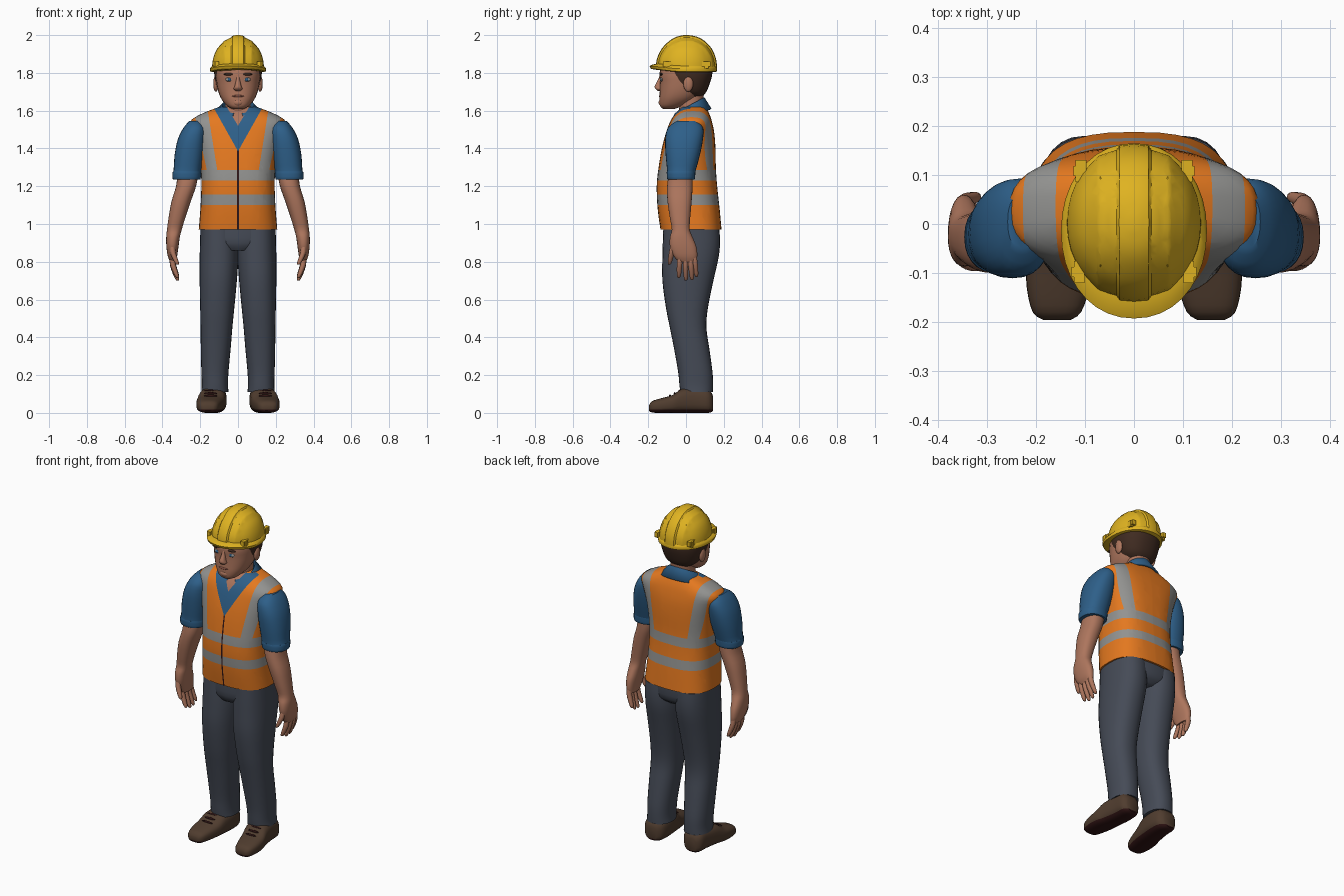
import bpy, bmesh
from math import sin, cos, pi, radians
from mathutils import Vector

cube = bpy.data.objects.get("Cube")
if cube:
    bpy.data.objects.remove(cube)


def material(name, r, g, b):
    m = bpy.data.materials.new(name)
    m.use_nodes = True
    m.diffuse_color = (r, g, b, 1)
    m.node_tree.nodes["Principled BSDF"].inputs["Base Color"].default_value = (r, g, b, 1)
    return m


YELLOW = material("helmet yellow", .74, .45, .015)
ORANGE = material("vest orange", .78, .19, .014)
GREY = material("reflective grey", .29, .29, .28)
BLUE = material("shirt blue", .027, .115, .25)
NAVY = material("trouser slate", .06, .07, .094)
SKIN = material("skin", .42, .18, .11)
HAIR = material("hair brown", .05, .024, .015)
LEATHER = material("boot brown", .08, .046, .028)
SOLE = material("sole maroon", .03, .007, .007)
LIP = material("lip", .31, .11, .075)


def finish(name, bm, mats, rule=None, angle=40):
    """Turn a bmesh into a smooth object, colouring faces by a rule."""
    bmesh.ops.recalc_face_normals(bm, faces=bm.faces[:])
    if rule:
        for f in bm.faces:
            f.material_index = mats.index(rule(f.calc_center_median()))
    me = bpy.data.meshes.new(name)
    bm.to_mesh(me)
    bm.free()
    ob = bpy.data.objects.new(name, me)
    bpy.context.collection.objects.link(ob)
    for m in mats:
        me.materials.append(m)
    bpy.ops.object.select_all(action='DESELECT')
    ob.select_set(True)
    bpy.context.view_layer.objects.active = ob
    bpy.ops.object.shade_smooth_by_angle(angle=radians(angle))
    return ob


def spline(rings, steps):
    """Catmull-Rom interpolation of ring bounds."""
    out = []
    for i in range(len(rings) - 1):
        p = [rings[max(0, min(len(rings) - 1, i + k))] for k in (-1, 0, 1, 2)]
        for j in range(steps):
            t = j / steps
            out.append([b + .5 * t * (c - a + t * (2*a - 5*b + 4*c - d + t * (3*(b - c) + d - a)))
                        for a, b, c, d in zip(*p)])
    return out + [rings[-1]]


def loft(rings, axis="z", power=2.3, seg=28, steps=3, s=1):
    """Superellipse rings: (position, low, high, low, high)."""
    bm, loops = bmesh.new(), []
    for t, a0, a1, b0, b1 in spline(rings, steps):
        loop = []
        for i in range(seg):
            c, n = cos(2 * pi * i / seg), sin(2 * pi * i / seg)
            a = (a0 + a1) / 2 + (a1 - a0) / 2 * abs(c) ** (2 / power) * (1 if c > 0 else -1)
            b = (b0 + b1) / 2 + (b1 - b0) / 2 * abs(n) ** (2 / power) * (1 if n > 0 else -1)
            loop.append(bm.verts.new((s * a, b, t) if axis == "z" else (s * a, t, b)))
        loops.append(loop)
    for p, q in zip(loops, loops[1:]):
        for i in range(seg):
            j = (i + 1) % seg
            bm.faces.new((p[i], p[j], q[j], q[i]))
    bm.faces.new(loops[0])
    bm.faces.new(loops[-1])
    return bm


def cut(bm, co, no, drop=False):
    bmesh.ops.bisect_plane(bm, geom=bm.verts[:] + bm.edges[:] + bm.faces[:],
                           plane_co=co, plane_no=no, clear_outer=drop)


def blob(name, loc, size, mat):
    bm = bmesh.new()
    bmesh.ops.create_uvsphere(bm, u_segments=16, v_segments=10, radius=1)
    for v in bm.verts:
        v.co = Vector(loc) + v.co * Vector(size)
    return finish(name, bm, [mat])


def box(name, loc, size, mat):
    bm = bmesh.new()
    bmesh.ops.create_cube(bm, size=1)
    for v in bm.verts:
        v.co = Vector(loc) + v.co * Vector(size)
    return finish(name, bm, [mat])


# Vest, with shirt front and bare throat as cut faces
vest = loft([(.97, -.208, .208, -.135, .188), (1.08, -.199, .199, -.15, .178),
             (1.2, -.194, .194, -.155, .165), (1.3, -.198, .198, -.145, .158),
             (1.4, -.212, .212, -.128, .156), (1.48, -.235, .235, -.107, .15),
             (1.54, -.254, .254, -.085, .138), (1.58, -.2, .2, -.06, .125),
             (1.62, -.1, .1, -.02, .105)], power=2.7, seg=40)
bands = (1.1, 1.155, 1.23, 1.285)
for z in bands:
    cut(vest, (0, 0, z), (0, 0, 1))
slants = {"neck": (0, 1.385, .56), "throat": (0, 1.52, .6),
          "inner": (.11, 1.285, .16), "outer": (.165, 1.285, .22), "zip": (.004, 1, 0)}
for x, z, k in slants.values():
    for s in (-1, 1):
        cut(vest, (s * x, 0, z), (s, 0, -k))


def vest_colour(c):
    def inside(key):
        x, z, k = slants[key]
        return abs(c.x) < x + k * (c.z - z)
    if c.y < .02 and inside("neck"):
        return SKIN if inside("throat") else BLUE
    if c.y < 0 and inside("zip") and c.z > .975:
        return SOLE
    if bands[0] < c.z < bands[1] or bands[2] < c.z < bands[3]:
        return GREY
    if c.z > bands[3] and inside("outer") and not inside("inner"):
        return GREY
    return ORANGE


finish("safety_vest", vest, [ORANGE, GREY, BLUE, SKIN, SOLE], vest_colour)

# Shirt collar, open at the front
bm, rows = bmesh.new(), []
for i in range(33):
    a = (i / 16 - 1) * pi * .91
    tip = max(0, abs(i / 16 - 1) - .75) * .12
    rows.append([bm.verts.new((rx * sin(a), .018 + ry * cos(a), z + dz * cos(a) - drop))
                 for rx, ry, z, dz, drop in ((.075, .075, 1.6, .03, 0), (.085, .08, 1.622, .043, 0),
                                             (.135, .112, 1.572, .035, tip))])
for p, q in zip(rows, rows[1:]):
    for k in (0, 1):
        bm.faces.new((p[k], q[k], q[k + 1], p[k + 1]))
collar = finish("shirt_collar", bm, [BLUE])
thick = collar.modifiers.new("thickness", 'SOLIDIFY')
thick.thickness = .012
thick.offset = 0

# Hips
finish("trouser_seat", loft([(.86, -.09, .09, -.1, .13), (.9, -.17, .17, -.12, .172),
                             (.98, -.195, .195, -.12, .177)], power=2.6), [NAVY])

for side, s in (("left", 1), ("right", -1)):
    # Trouser leg
    finish(side + "_trouser_leg", loft([
        (.11, .05, .195, -.03, .142), (.15, .053, .192, -.035, .143), (.22, .05, .194, -.042, .14),
        (.35, .038, .197, -.065, .122), (.45, .03, .198, -.085, .108), (.55, .02, .2, -.105, .115),
        (.7, .006, .203, -.125, .145), (.82, -.002, .203, -.125, .172),
        (.9, 0, .201, -.123, .18), (.97, 0, .199, -.12, .177)], s=s), [NAVY])
    # Shoe with sole and laces
    shoe = loft([(-.196, .13, .185, .012, .04), (-.18, .108, .207, .002, .062),
                 (-.13, .09, .219, 0, .078), (-.07, .075, .22, 0, .095), (-.02, .066, .21, 0, .128),
                 (.06, .06, .197, 0, .135), (.12, .07, .19, 0, .125), (.143, .1, .165, .01, .09)],
                axis="y", power=2.8, s=s)
    cut(shoe, (0, 0, .018), (0, 0, 1))
    finish(side + "_shoe", shoe, [LEATHER, SOLE], lambda c: SOLE if c.z < .018 else LEATHER)
    for i in range(3):
        blob(side + "_shoe_lace", (s * .145, -.085 + .025 * i, .09 + .013 * i), (.035, .005, .007), SOLE)
    # Sleeve with rolled cuff
    finish(side + "_sleeve", loft([
        (1.235, .205, .338, -.092, .04), (1.24, .198, .346, -.1, .047), (1.275, .195, .346, -.102, .05),
        (1.285, .195, .341, -.1, .052), (1.37, .18, .335, -.108, .075), (1.45, .17, .318, -.11, .09),
        (1.51, .17, .288, -.095, .09), (1.545, .2, .258, -.05, .06)], s=s), [BLUE])
    # Bare forearm and palm
    finish(side + "_forearm_and_hand", loft([
        (.8, .325, .36, -.04, .052), (.83, .322, .372, -.065, .06), (.88, .315, .379, -.085, .055),
        (.93, .308, .38, -.085, .035), (.97, .298, .376, -.075, .02), (1.03, .28, .368, -.085, .022),
        (1.12, .25, .352, -.098, .03), (1.2, .222, .328, -.1, .035), (1.27, .21, .32, -.09, .035)],
        s=s), [SKIN])
    # Curled fingers and thumb
    for name, y0, y1, top, tip in (("index_finger", -.032, -.038, .83, .715), ("middle_finger", -.004, 0, .83, .7),
                                   ("ring_finger", .022, .032, .83, .703), ("little_finger", .042, .056, .84, .72),
                                   ("thumb", -.068, -.088, .89, .785)):
        rings = []
        for t, r, x in ((0, .004, .32), (.06, .01, .322), (.3, .0135, .333), (.65, .015, .346), (1, .014, .347)):
            y = y1 + (y0 - y1) * t
            rings.append((tip + (top - tip) * t, x - r, x + r, y - r, y + r))
        finish(side + "_" + name, loft(rings, power=2, seg=10, steps=2, s=s), [SKIN])
    # Ear, eye and brow
    blob(side + "_ear", (s * .117, .012, 1.742), (.014, .026, .042), SKIN)
    blob(side + "_eye", (s * .046, -.129, 1.765), (.021, .008, .011), GREY)
    blob(side + "_iris", (s * .046, -.134, 1.765), (.009, .005, .009), BLUE)
    blob(side + "_brow", (s * .048, -.132, 1.793), (.029, .009, .007), HAIR)
    # Helmet strap clips
    for y in (-.098, .108):
        x = s * (.112 if y < 0 else .108)
        box(side + "_helmet_clip", (x, y, 1.847), (.022, .045, .028), YELLOW)
        box(side + "_helmet_clip_tab", (x * 1.06, y, 1.842), (.018, .02, .036), YELLOW)

# Neck, head and face
finish("neck", loft([(1.54, -.08, .08, -.05, .1), (1.62, -.066, .066, -.035, .09),
                     (1.74, -.07, .07, -.04, .1)]), [SKIN])
finish("head", loft([(1.61, -.03, .03, -.122, -.06), (1.625, -.058, .058, -.137, -.015),
                     (1.66, -.087, .087, -.141, .05), (1.7, -.104, .104, -.139, .085),
                     (1.75, -.114, .114, -.138, .108), (1.8, -.118, .118, -.14, .12),
                     (1.87, -.11, .11, -.12, .12)]), [SKIN])
finish("nose", loft([(1.705, -.012, .012, -.15, -.12), (1.715, -.023, .023, -.162, -.12),
                     (1.73, -.018, .018, -.166, -.12), (1.765, -.01, .01, -.148, -.12),
                     (1.79, -.008, .008, -.139, -.12)], seg=14), [SKIN])
blob("mouth", (0, -.137, 1.677), (.031, .007, .006), LIP)
blob("chin", (0, -.125, 1.643), (.03, .02, .02), SKIN)

# Hair behind the temples and down the nape
hair = loft([(1.675, -.065, .065, -.02, .085), (1.7, -.098, .098, -.06, .108), (1.75, -.119, .119, -.1, .128),
             (1.8, -.126, .126, -.12, .14), (1.85, -.12, .12, -.12, .138)])
cut(hair, (0, -.075, 1.81), (0, -.75, -.6), True)
cut(hair, (0, .0, 1.75), (0, -1, -.15), False)
finish("hair", hair, [HAIR])

# Helmet shell with a raised centre ridge
shell = loft([(1.815, -.138, .138, -.152, .157), (1.87, -.133, .133, -.148, .153),
              (1.925, -.112, .112, -.122, .13), (1.965, -.074, .074, -.082, .092),
              (1.985, -.042, .042, -.047, .055), (1.993, -.008, .008, -.01, .014)], power=2.1, seg=36)
for s in (-1, 1):
    for x in (.028, .036, .068, .074):
        cut(shell, (s * x, 0, 0), (s, 0, 0))
for v in shell.verts:
    if abs(v.co.x) < .03 or .066 < abs(v.co.x) < .076:
        k = .007 if abs(v.co.x) < .03 else .003
        v.co += (v.co - Vector((0, 0, 1.82))).normalized() * k
finish("helmet_shell", shell, [YELLOW], angle=30)

# Helmet brim, drawn out and lifted into a peak
brim = loft([(1.805, -.138, .138, -.168, .155), (1.808, -.147, .147, -.186, .163),
             (1.822, -.149, .149, -.193, .165), (1.83, -.144, .144, -.178, .162),
             (1.84, -.134, .134, -.146, .152)], seg=36, power=2.1, steps=1)
for v in brim.verts:
    v.co.z += .014 * max(0, min(1, (-v.co.y - .05) / .13))
finish("helmet_brim", brim, [YELLOW])
